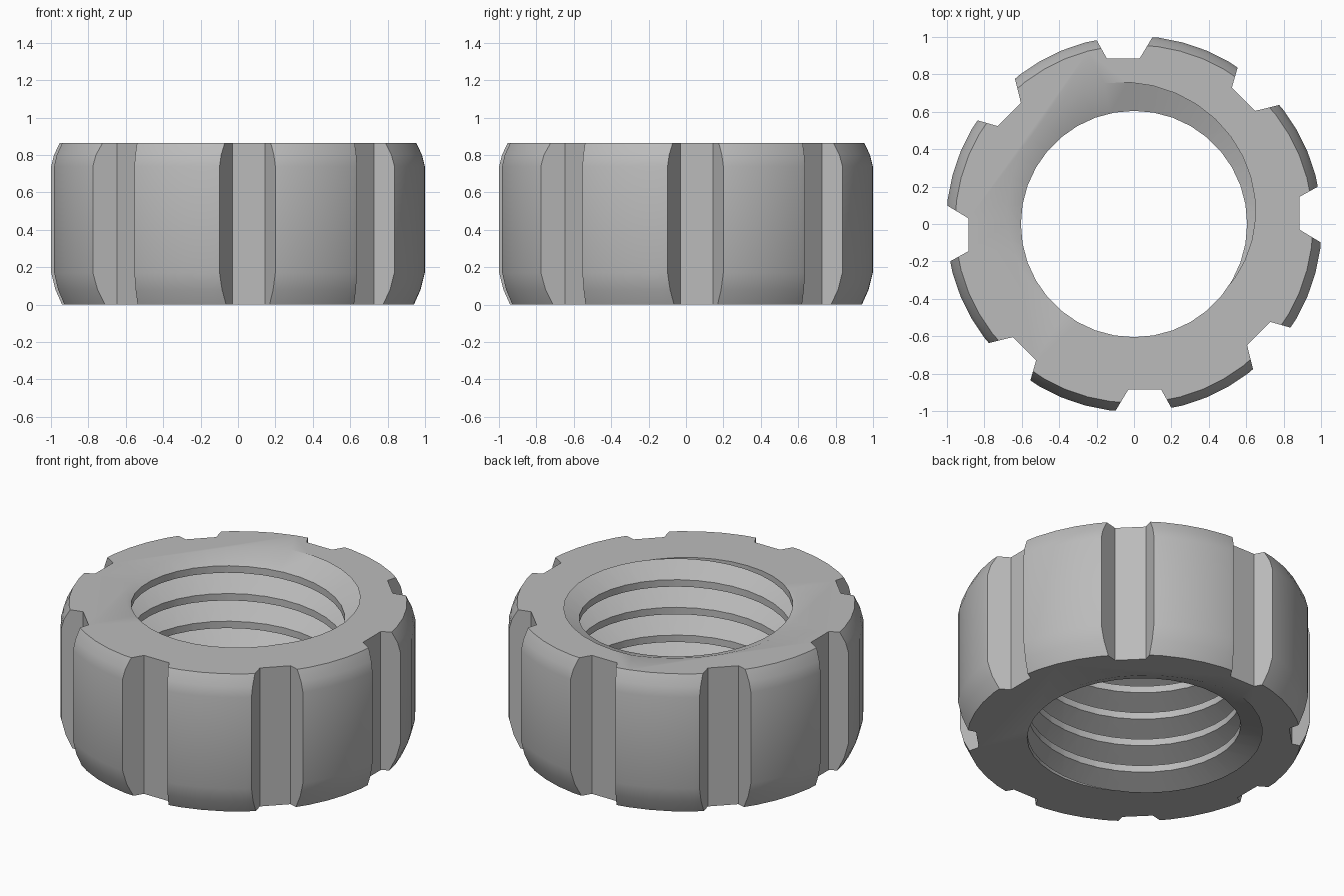
import bpy, bmesh
from math import sin, cos, pi, radians
from mathutils import Matrix, Vector

H = 0.865            # nut height
PITCH = H / 5        # thread pitch
BORE, ROOT = 0.605, 0.77
EXIT = radians(102)  # where the groove centre runs out of the top

if "Cube" in bpy.data.objects:
    bpy.data.objects.remove(bpy.data.objects["Cube"], do_unlink=True)


def add_object(name, bm):
    bmesh.ops.recalc_face_normals(bm, faces=bm.faces)
    mesh = bpy.data.meshes.new(name)
    bm.to_mesh(mesh)
    bm.free()
    obj = bpy.data.objects.new(name, mesh)
    bpy.context.collection.objects.link(obj)
    return obj


def loft(rings):
    """Closed solid skinned through a list of closed point rings."""
    bm = bmesh.new()
    loops = [[bm.verts.new(p) for p in ring] for ring in rings]
    n = len(loops[0])
    for a, b in zip(loops, loops[1:]):
        for i in range(n):
            j = (i + 1) % n
            bm.faces.new((a[i], a[j], b[j], b[i]))
    bm.faces.new(loops[0])
    bm.faces.new(loops[-1])
    return bm


def circle(r, z, n):
    return [(r * cos(2 * pi * i / n), r * sin(2 * pi * i / n), z) for i in range(n)]


# Rounded outer body
profile = [(0.945, 0), (0.982, 0.08), (1.005, 0.17),
           (1.005, 0.74), (0.99, 0.8), (0.957, H)]
nut = add_object("slotted_nut", loft([circle(r, z, 48) for r, z in profile]))

# Eight spanner slots with sloping walls
bm = bmesh.new()
section = [(-0.03, -0.885), (0.145, -0.885), (0.265, -1.1), (-0.16, -1.1)]
for k in range(8):
    turn = Matrix.Rotation(k * pi / 4, 4, "Z")
    low, high = [[bm.verts.new(turn @ Vector((x, y, z))) for x, y in section]
                 for z in (-0.1, H + 0.1)]
    bm.faces.new(low)
    bm.faces.new(high)
    for i in range(4):
        j = (i + 1) % 4
        bm.faces.new((low[i], low[j], high[j], high[i]))
slots = add_object("slot_cutter", bm)

# Plain bore
bore = add_object("bore_cutter", loft([circle(BORE, z, 36) for z in (-0.1, H + 0.1)]))

# Helical V groove, running out through both faces
STEPS = 36
inner = BORE - 0.04
half = 0.375 * PITCH * (ROOT - inner) / (ROOT - BORE)
rings = []
for i in range(-STEPS, 6 * STEPS + 1):
    a = EXIT + 2 * pi * i / STEPS
    z = i / STEPS * PITCH
    rings.append([(r * cos(a), r * sin(a), z + dz)
                  for r, dz in ((inner, -half), (ROOT, 0), (inner, half))])
groove = add_object("thread_cutter", loft(rings))

# Cut everything out of the body
bpy.context.view_layer.objects.active = nut
for cutter in (slots, bore, groove):
    cutter.hide_render = True
    mod = nut.modifiers.new(cutter.name, "BOOLEAN")
    mod.operation = "DIFFERENCE"
    mod.solver = "EXACT"
    mod.object = cutter
    bpy.ops.object.modifier_apply(modifier=mod.name)
    bpy.data.objects.remove(cutter, do_unlink=True)

# Plain grey metal
metal = bpy.data.materials.new("grey_metal")
metal.use_nodes = True
grey = (0.5, 0.5, 0.5, 1)
metal.diffuse_color = grey
metal.node_tree.nodes["Principled BSDF"].inputs["Base Color"].default_value = grey
nut.data.materials.clear()
nut.data.materials.append(metal)

bpy.ops.object.select_all(action="DESELECT")
nut.select_set(True)
bpy.ops.object.shade_smooth_by_angle(angle=radians(30))
